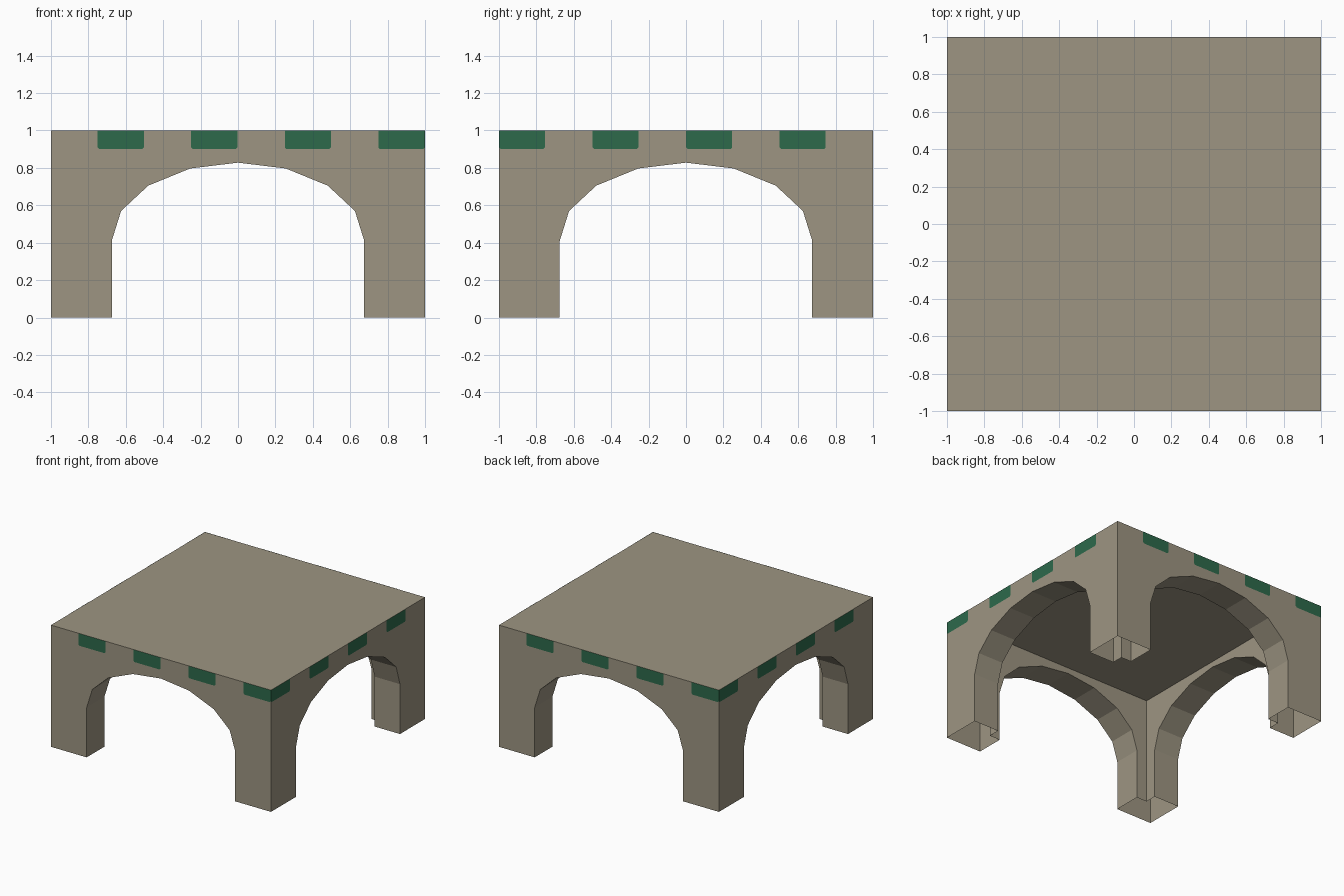
import bpy, bmesh, math
from mathutils import Matrix, Vector

if "Cube" in bpy.data.objects:
    bpy.data.objects.remove(bpy.data.objects["Cube"])

T = 0.23        # wall thickness
CEIL = 0.875    # underside of the roof slab


def material(name, srgb):
    m = bpy.data.materials.new(name)
    lin = [((c / 255 + 0.055) / 1.055) ** 2.4 for c in srgb]
    m.diffuse_color = (*lin, 1)
    m.use_nodes = True
    m.node_tree.nodes["Principled BSDF"].inputs["Base Color"].default_value = m.diffuse_color
    return m


stone = material("tan stone", (157, 149, 130))
green = material("green inlay", (45, 106, 75))


def finish(bm, name, mat):
    bmesh.ops.remove_doubles(bm, verts=bm.verts, dist=1e-4)
    me = bpy.data.meshes.new(name)
    bm.to_mesh(me)
    bm.free()
    me.materials.append(mat)
    ob = bpy.data.objects.new(name, me)
    bpy.context.collection.objects.link(ob)
    return ob


def face(bm, pts, rot=Matrix.Identity(3)):
    return bm.faces.new([bm.verts.new(rot @ Vector(p)) for p in pts])


# arch outline, left foot to right foot
half = [(0.675, 0), (0.675, 0.41), (0.625, 0.57), (0.48, 0.705), (0.255, 0.797)]
arch = [(-x, z) for x, z in half] + [(0, 0.828)] + half[::-1]

# canopy: four arched walls with hollow feet, roof slab on top
bm = bmesh.new()
for k in range(4):
    r = Matrix.Rotation(k * math.pi / 2, 3, 'Z')
    i = 1 - T
    outer = [(-1, 0)] + arch + [(1, 0), (1, 1), (-1, 1)]
    inner = [(-i, 0)] + arch + [(i, 0), (i, CEIL), (-i, CEIL)]
    face(bm, [(x, -1, z) for x, z in outer], r)
    face(bm, [(x, -i, z) for x, z in reversed(inner)], r)
    for (x0, z0), (x1, z1) in zip(arch, arch[1:]):
        face(bm, [(x0, -1, z0), (x0, -i, z0), (x1, -i, z1), (x1, -1, z1)], r)
corners = [(-1, -1), (1, -1), (1, 1), (-1, 1)]
face(bm, [(x, y, 1) for x, y in corners])
face(bm, [(x * (1 - T), y * (1 - T), CEIL) for x, y in reversed(corners)])
finish(bm, "arched_canopy", stone)

# green inlays along the top edge of every wall
bm = bmesh.new()
c = 0.01
for k in range(4):
    r = Matrix.Rotation(k * math.pi / 2, 3, 'Z')
    start = -0.75 if k % 2 == 0 else -1.0
    for n in range(4):
        a = start + 0.5 * n
        b = a + 0.247
        if b > 0.99:
            b = 1.0
        pts = [(a, 0.9 + c), (a + c, 0.9), (b - c, 0.9), (b, 0.9 + c), (b, 1), (a, 1)]
        face(bm, [(x, -1.0015, z) for x, z in pts], r)
finish(bm, "edge_inlays", green)
